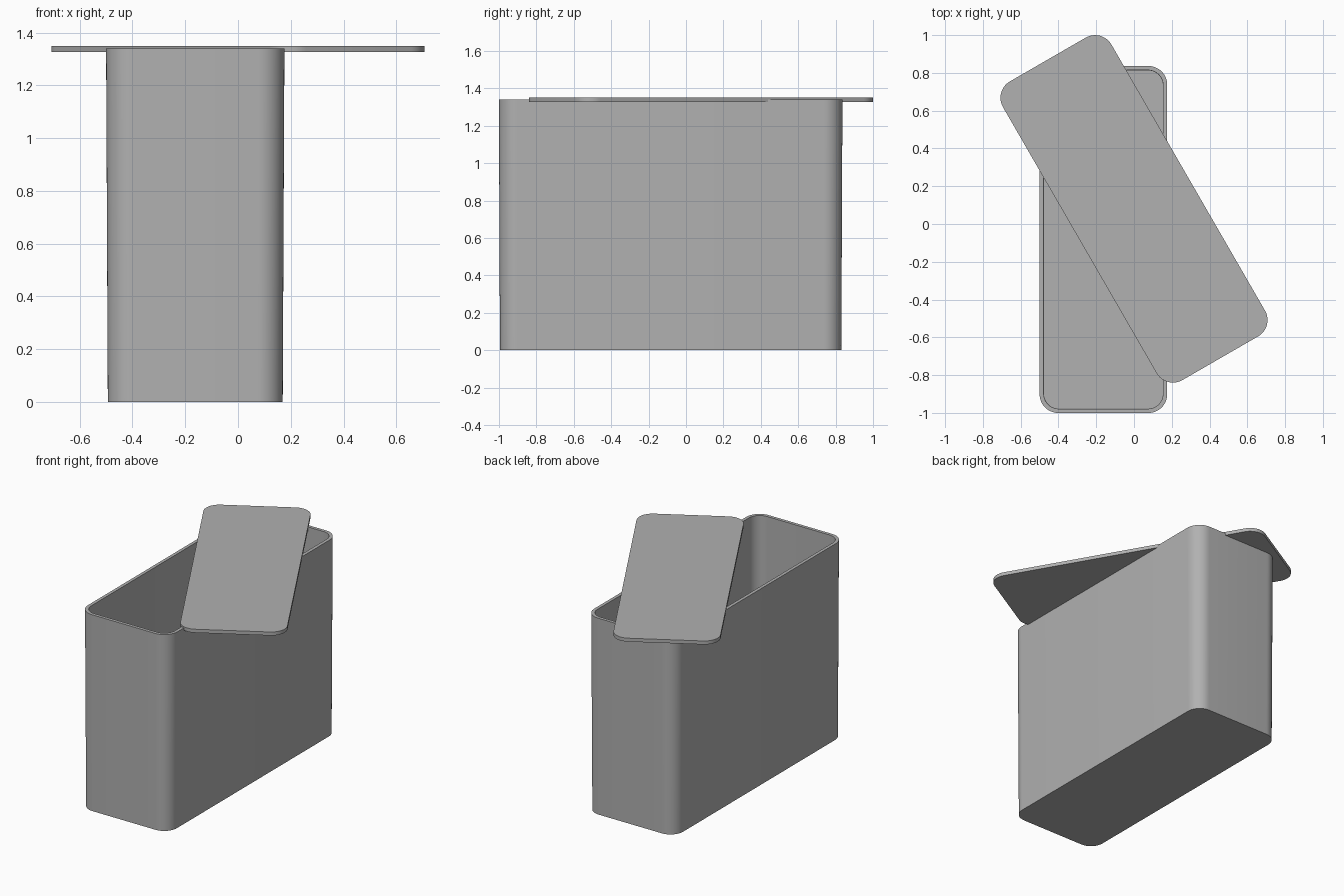
import bpy, bmesh
from math import sin, cos, pi, radians

if "Cube" in bpy.data.objects:
    bpy.data.objects.remove(bpy.data.objects["Cube"])

SEG = 12

# Dark grey finish shared by both parts
grey = bpy.data.materials.new("dark_grey")
grey.diffuse_color = (0.44, 0.44, 0.44, 1)
grey.use_nodes = True
grey.node_tree.nodes["Principled BSDF"].inputs["Base Color"].default_value = grey.diffuse_color


def loop(w, l, r, z):
    """Rounded rectangle outline centred on the origin."""
    pts = []
    for i, (sx, sy) in enumerate([(1, 1), (-1, 1), (-1, -1), (1, -1)]):
        for k in range(SEG + 1):
            a = pi / 2 * (i + k / SEG)
            pts.append((sx * (w / 2 - r) + r * cos(a),
                        sy * (l / 2 - r) + r * sin(a), z))
    return pts


def loft(name, sections, location, turn=0):
    """Skin a closed solid through a stack of rounded rectangles."""
    bm = bmesh.new()
    rings = [[bm.verts.new(p) for p in loop(*s)] for s in sections]
    n = len(rings[0])
    for a, b in zip(rings, rings[1:]):
        for i in range(n):
            j = (i + 1) % n
            bm.faces.new((a[i], a[j], b[j], b[i]))
    bm.faces.new(rings[0][::-1])
    bm.faces.new(rings[-1])
    bmesh.ops.recalc_face_normals(bm, faces=bm.faces)
    mesh = bpy.data.meshes.new(name)
    bm.to_mesh(mesh)
    bm.free()
    mesh.materials.append(grey)
    ob = bpy.data.objects.new(name, mesh)
    bpy.context.collection.objects.link(ob)
    ob.location = location
    ob.rotation_euler.z = turn
    bpy.context.view_layer.objects.active = ob
    ob.select_set(True)
    bpy.ops.object.shade_smooth_by_angle(angle=radians(30))
    ob.select_set(False)
    return ob


# Open bin: slightly tapered outside, flat rim, straight inner wall and floor
loft("bin_body", [
    (0.663, 1.825, 0.095, 0.0),
    (0.676, 1.837, 0.10, 1.34),
    (0.632, 1.793, 0.08, 1.34),
    (0.630, 1.791, 0.08, 0.022),
], (-0.162, -0.082, 0))

# Loose lid lying askew across the rim
loft("lid", [
    (0.663, 1.826, 0.10, 1.326),
    (0.663, 1.826, 0.10, 1.35),
], (0, 0.08, 0), radians(30))
